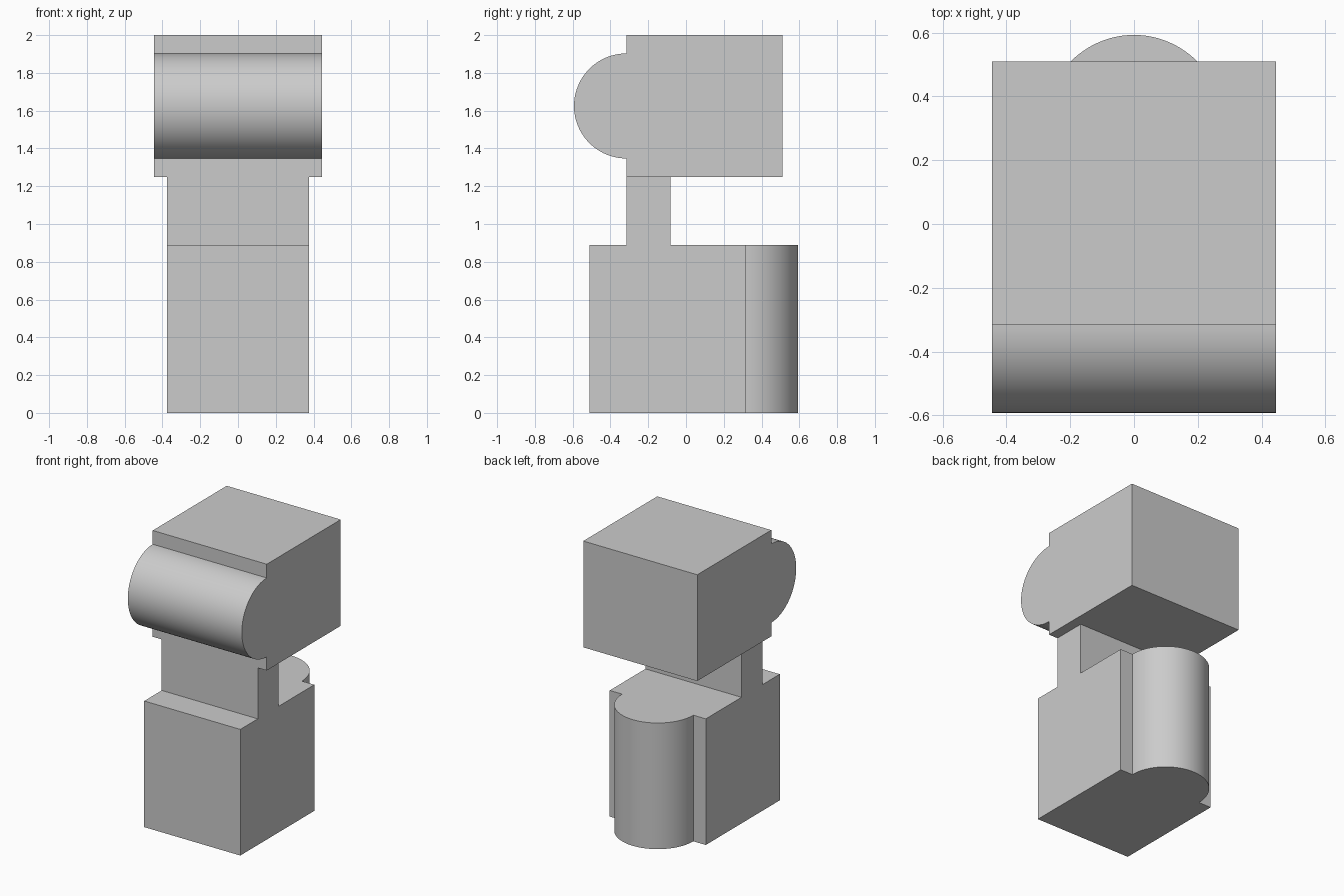
import bpy, bmesh
from math import sin, cos, pi, radians
from mathutils import Matrix

if "Cube" in bpy.data.objects:
    bpy.data.objects.remove(bpy.data.objects["Cube"])

HALF_W, BACK, SHOULDER, R, LENGTH = 0.375, -0.51, 0.315, 0.278, 0.89


def finish(name, bm):
    bmesh.ops.recalc_face_normals(bm, faces=bm.faces)
    mesh = bpy.data.meshes.new(name)
    bm.to_mesh(mesh)
    bm.free()
    obj = bpy.data.objects.new(name, mesh)
    bpy.context.collection.objects.link(obj)
    return obj


def extrude(name, outline, height, matrix):
    bm = bmesh.new()
    face = bm.faces.new([bm.verts.new((x, y, 0)) for x, y in outline])
    up = bmesh.ops.extrude_face_region(bm, geom=[face])["geom"]
    bmesh.ops.translate(bm, vec=(0, 0, height),
                        verts=[v for v in up if isinstance(v, bmesh.types.BMVert)])
    bm.transform(matrix)
    return finish(name, bm)


# Shared outline: a rectangle with a half-round bulge on its +y side
steps = 48
arc = [(R * cos(pi * i / steps), SHOULDER + R * sin(pi * i / steps))
       for i in range(steps + 1)]
outline = [(-HALF_W, BACK), (HALF_W, BACK), (HALF_W, SHOULDER),
           *arc, (-HALF_W, SHOULDER)]

# Lower block stands upright with the bulge at the back
base = extrude("lower_block", outline, LENGTH, Matrix())

# Upper block is the same solid laid on its side with the bulge at the front
lay = (Matrix.Translation((-LENGTH / 2, 0, 2 - HALF_W))
       @ Matrix.Rotation(pi / 2, 4, "Y") @ Matrix.Scale(-1, 4, (0, 1, 0)))
head = extrude("upper_block", outline, LENGTH, lay)

# Neck joins the two blocks, merged into the lower one
neck = extrude("neck", [(-HALF_W, -0.315), (HALF_W, -0.315),
                        (HALF_W, -0.083), (-HALF_W, -0.083)],
               1.25 - LENGTH, Matrix.Translation((0, 0, LENGTH)))
union = base.modifiers.new("join_neck", "BOOLEAN")
union.operation, union.object, union.solver = "UNION", neck, "EXACT"
bpy.context.view_layer.objects.active = base
base.select_set(True)
bpy.ops.object.modifier_apply(modifier=union.name)
bpy.data.objects.remove(neck)
base.name = "lower_block_with_neck"

# Smooth the bulges, keep the corners sharp
head.select_set(True)
bpy.ops.object.shade_smooth_by_angle(angle=radians(30))
